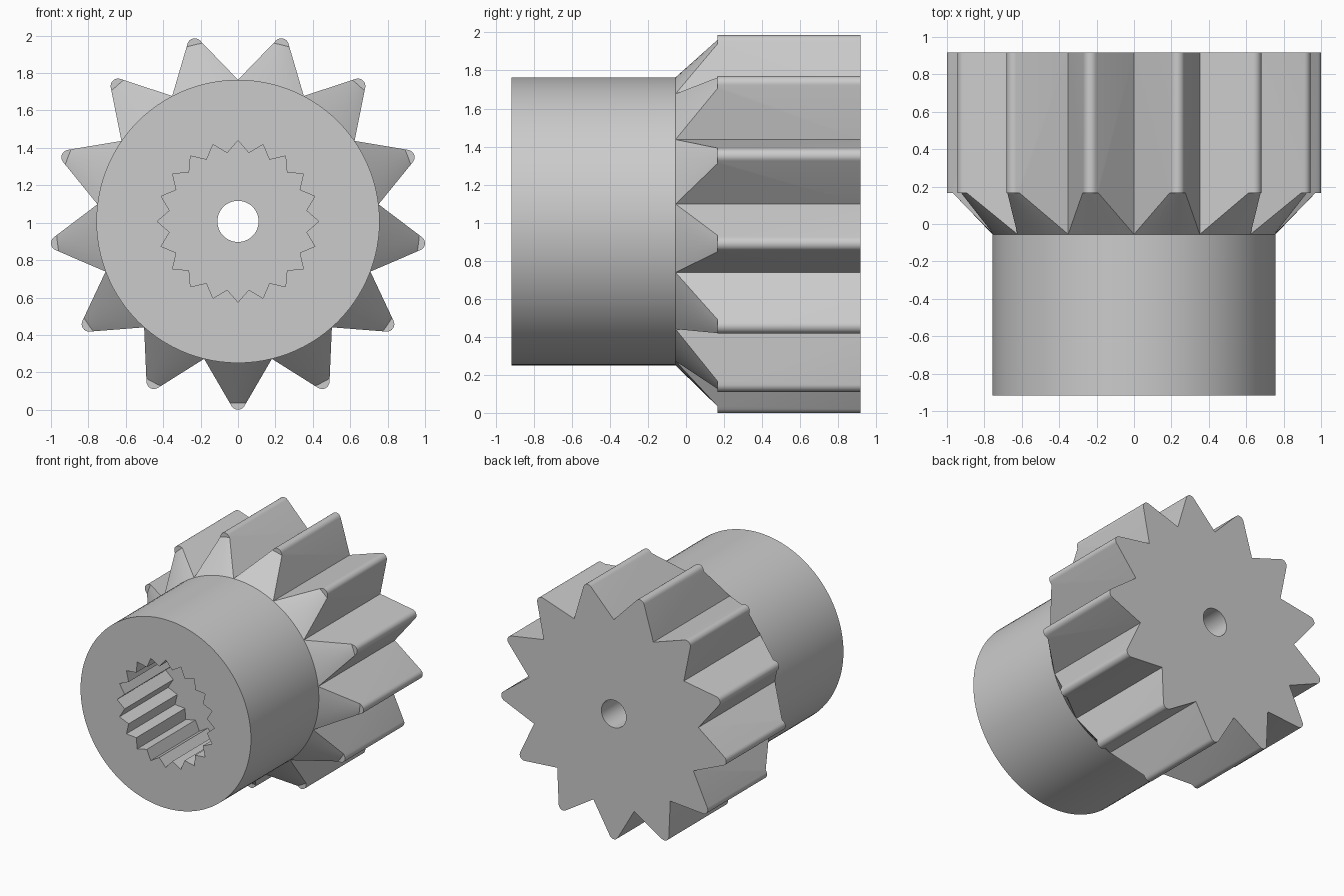
import bpy, bmesh
from math import pi, sin, cos, asin, atan2, hypot, sqrt, radians

if "Cube" in bpy.data.objects:
    bpy.data.objects.remove(bpy.data.objects["Cube"])

# Main dimensions (shaft axis runs along y)
TEETH, SEG = 13, 8
FRONT, HUB_END, CAP, BACK = -0.917, -0.055, 0.165, 0.917
HUB_R, CAP_R, TIP_C, TIP_R = 0.757, 0.972, 0.967, 0.04
SPLINES, SPLINE_OUT, SPLINE_IN, SPLINE_FLOOR = 20, 0.432, 0.37, -0.3
BORE_R = 0.11
AXIS_Z = TIP_C + TIP_R
STEP = 2 * pi / TEETH
N = TEETH * SEG

bm = bmesh.new()


def vert(r, a, y):
    return bm.verts.new((r * cos(a), y, AXIS_Z + r * sin(a)))


def ring(count, radius, y):
    return [vert(radius(i), -pi / 2 - STEP / 2 + 2 * pi * i / count, y) for i in range(count)]


def bridge(a, b, closed=True):
    n = len(a)
    for i in range(n if closed else n - 1):
        j = (i + 1) % n
        bm.faces.new((a[i], a[j], b[j], b[i]))


def fill_between(a, b):
    """Flat face between two closed loops."""
    edges = []
    for loop in (a, b):
        for i, v in enumerate(loop):
            w = loop[(i + 1) % len(loop)]
            edges.append(bm.edges.get((v, w)) or bm.edges.new((v, w)))
    bmesh.ops.triangle_fill(bm, edges=edges, use_beauty=True, normal=(0, -1, 0))


# Hub wall
hub_front = ring(N, lambda i: HUB_R, FRONT)
hub_back = ring(N, lambda i: HUB_R, HUB_END)
bridge(hub_front, hub_back)


# Splined socket, its floor, and the bore through to the back
def spline_radius(i):
    return SPLINE_IN if i % 2 else SPLINE_OUT


def spline_ring(y):
    return [vert(spline_radius(i), pi / 2 + pi * i / SPLINES, y) for i in range(2 * SPLINES)]


socket_front, socket_floor = spline_ring(FRONT), spline_ring(SPLINE_FLOOR)
bore_front = ring(N, lambda i: BORE_R, SPLINE_FLOOR)
bore_back = ring(N, lambda i: BORE_R, BACK)
bridge(socket_front, socket_floor)
bridge(bore_front, bore_back)
fill_between(hub_front, socket_front)
fill_between(socket_floor, bore_front)

# Tooth profile: straight flanks tangent to a rounded tip
vx, vy = HUB_R * cos(STEP / 2), HUB_R * sin(STEP / 2)
gap = hypot(TIP_C - vx, vy)
slope = atan2(vy, TIP_C - vx) - asin(TIP_R / gap)
tip_half = pi / 2 - slope
# Point where the flank reaches the chamfer's outer radius
proj = vx * cos(slope) - vy * sin(slope)
t = -proj + sqrt(proj * proj - HUB_R ** 2 + CAP_R ** 2)
cap_half = atan2(vy - t * sin(slope), vx + t * cos(slope))

# Teeth with a conical chamfer towards the hub
valley_back = [vert(HUB_R, -pi / 2 + (k - 0.5) * STEP, BACK) for k in range(TEETH)]
for k in range(TEETH):
    mid = -pi / 2 + k * STEP
    root = [hub_back[(k * SEG + i) % N] for i in range(SEG + 1)]
    bore = [bore_back[(k * SEG + i) % N] for i in range(SEG + 1)]
    v0, v1 = valley_back[k], valley_back[(k + 1) % TEETH]
    arc = [vert(CAP_R, mid + cap_half * (2 * i / SEG - 1), CAP) for i in range(SEG + 1)]
    bridge(root, arc, closed=False)

    def tip(y):
        points = []
        for i in range(SEG + 1):
            b = tip_half * (2 * i / SEG - 1)
            px, py = TIP_C + TIP_R * cos(b), TIP_R * sin(b)
            points.append(vert(hypot(px, py), mid + atan2(py, px), y))
        return points

    tip_front, tip_back = tip(CAP), tip(BACK)
    bm.faces.new(arc + tip_front[::-1])
    bridge(tip_front, tip_back, closed=False)
    # Each flank is one flat face from the valley to the tip
    bm.faces.new((root[0], arc[0], tip_front[0], tip_back[0], v0))
    bm.faces.new((root[-1], arc[-1], tip_front[-1], tip_back[-1], v1))
    # Back face sector
    bm.faces.new(bore + [v1] + tip_back[::-1] + [v0])

bmesh.ops.recalc_face_normals(bm, faces=bm.faces[:])
mesh = bpy.data.meshes.new("pinion_gear")
bm.to_mesh(mesh)
bm.free()

# Plain grey metal
metal = bpy.data.materials.new("grey_metal")
metal.use_nodes = True
grey = (0.6, 0.6, 0.6, 1)
metal.diffuse_color = grey
metal.node_tree.nodes["Principled BSDF"].inputs["Base Color"].default_value = grey
mesh.materials.append(metal)

gear = bpy.data.objects.new("pinion_gear", mesh)
bpy.context.collection.objects.link(gear)
bpy.ops.object.select_all(action="DESELECT")
gear.select_set(True)
bpy.context.view_layer.objects.active = gear
bpy.ops.object.shade_smooth_by_angle(angle=radians(25))
